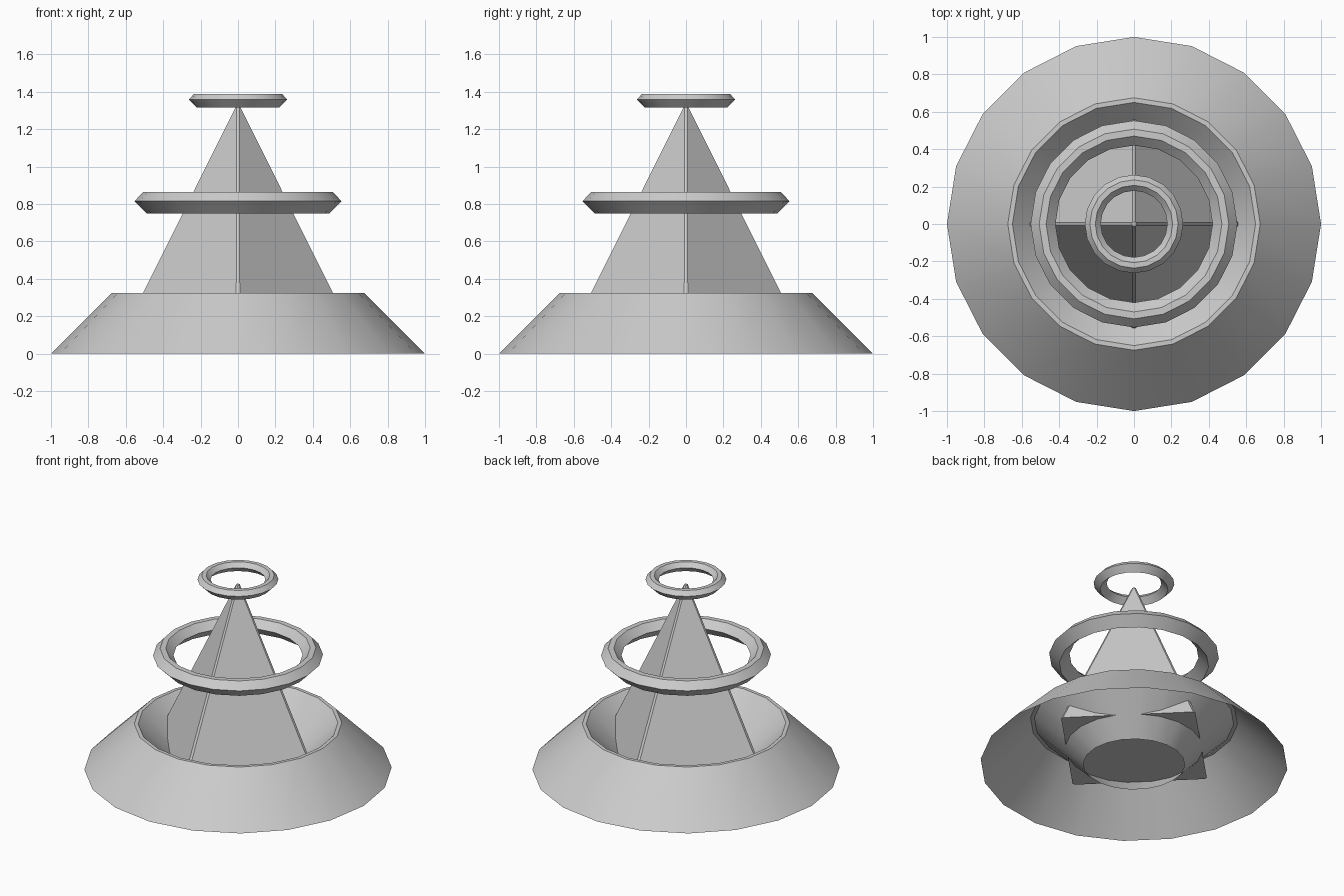
import bpy, bmesh, math

if "Cube" in bpy.data.objects:
    bpy.data.objects.remove(bpy.data.objects["Cube"])

SIDES = 20


def make_object(name, bm, smooth=False):
    bmesh.ops.recalc_face_normals(bm, faces=bm.faces)
    mesh = bpy.data.meshes.new(name)
    bm.to_mesh(mesh)
    bm.free()
    ob = bpy.data.objects.new(name, mesh)
    bpy.context.collection.objects.link(ob)
    if smooth:
        bpy.ops.object.select_all(action='DESELECT')
        ob.select_set(True)
        bpy.context.view_layer.objects.active = ob
        bpy.ops.object.shade_smooth_by_angle(angle=math.radians(30))
    return ob


def lathe(name, profile, closed):
    """Revolve (radius, z) points around the z axis."""
    bm = bmesh.new()
    rings = []
    for r, z in profile:
        rings.append([bm.verts.new((r * math.cos(math.tau * i / SIDES),
                                    r * math.sin(math.tau * i / SIDES), z))
                      for i in range(SIDES)])
    pairs = list(zip(rings, rings[1:]))
    if closed:
        pairs.append((rings[-1], rings[0]))
    for a, b in pairs:
        for i in range(SIDES):
            j = (i + 1) % SIDES
            bm.faces.new((a[i], a[j], b[j], b[i]))
    return make_object(name, bm, smooth=True)


# Flared base skirt with an inner funnel, open underneath
lathe("base_skirt", [(1.0, 0), (0.675, 0.325), (0.65, 0.325), (0.33, 0)], False)

# Floating rings with a five-sided section
lathe("middle_ring", [(0.487, 0.749), (0.553, 0.815), (0.507, 0.865),
                      (0.47, 0.865), (0.42, 0.815)], True)
lathe("top_ring", [(0.221, 1.315), (0.263, 1.358), (0.236, 1.388),
                   (0.207, 1.388), (0.178, 1.358)], True)

# Four-sided spire, corners on the axes, narrow chamfer along each edge
bm = bmesh.new()
loops = []
for r, half, z in [(0.61, 0.01, 0.12), (0.01, 0.007, 1.322)]:
    loop = []
    for k in range(4):
        c, s = math.cos(k * math.pi / 2), math.sin(k * math.pi / 2)
        for t in (-half, half):
            loop.append(bm.verts.new((r * c - t * s, r * s + t * c, z)))
    loops.append(loop)
low, high = loops
for i in range(8):
    j = (i + 1) % 8
    bm.faces.new((low[i], low[j], high[j], high[i]))
bm.faces.new(low[::-1])
bm.faces.new(high)
make_object("spire", bm)
